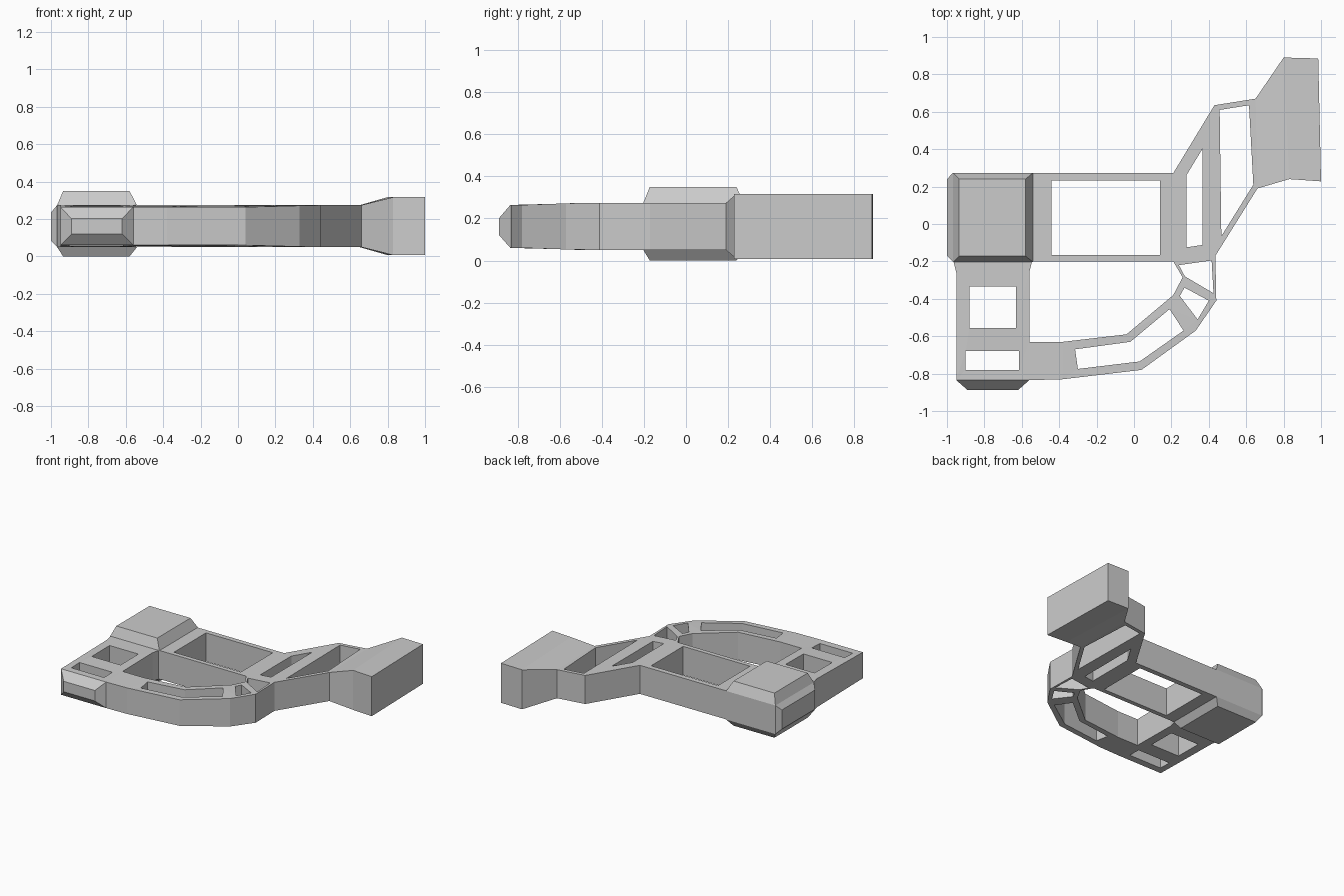
import bpy, bmesh

if "Cube" in bpy.data.objects:
    bpy.data.objects.remove(bpy.data.objects["Cube"])

MID = 0.162   # height of the plate's middle plane


def finish(name, bm):
    bmesh.ops.recalc_face_normals(bm, faces=bm.faces[:])
    me = bpy.data.meshes.new(name)
    bm.to_mesh(me)
    bm.free()
    ob = bpy.data.objects.new(name, me)
    bpy.context.collection.objects.link(ob)
    return ob


def half_height(y):
    # the plate thins slightly towards the front
    return 0.112 - 0.01 * min(1, max(0, (-0.5 - y) / 0.28))


def plate(name, loops):
    """Flat profile with holes (first loop is the outline), given thickness."""
    bm = bmesh.new()
    for pts in loops:
        vs = [bm.verts.new((x, y, -1)) for x, y in pts]
        for a, b in zip(vs, vs[1:] + vs[:1]):
            bm.edges.new((a, b))
    bmesh.ops.triangle_fill(bm, edges=bm.edges[:], use_beauty=True)
    ext = bmesh.ops.extrude_face_region(bm, geom=bm.faces[:])
    for v in ext["geom"]:
        if isinstance(v, bmesh.types.BMVert):
            v.co.z = 1
    for v in bm.verts:
        v.co.z = MID + v.co.z * half_height(v.co.y)
    return finish(name, bm)


def loft(name, sections):
    """Skin a row of four-cornered sections and cap both ends."""
    bm = bmesh.new()
    rings = [[bm.verts.new(p) for p in s] for s in sections]
    for a, b in zip(rings, rings[1:]):
        for i in range(4):
            j = (i + 1) % 4
            bm.faces.new((a[i], a[j], b[j], b[i]))
    bm.faces.new(rings[0])
    bm.faces.new(rings[-1])
    return finish(name, bm)


def rect(x0, y0, x1, y1):
    return [(x0, y0), (x1, y0), (x1, y1), (x0, y1)]


def flat(z, x0, y0, x1, y1):
    return [(x, y, z) for x, y in rect(x0, y0, x1, y1)]


def side(x, y0, z0, y1, z1):
    return [(x, y, z) for y, z in rect(y0, z0, y1, z1)]


def front(y, x0, z0, x1, z1):
    return [(x, y, z) for x, z in rect(x0, z0, x1, z1)]


def upright(p, q, h):
    return [(*p, MID - h), (*q, MID - h), (*q, MID + h), (*p, MID + h)]


# main frame: C-shaped outline that closes against the corner block
outline = [(-0.965, -0.2), (-0.95, -0.26), (-0.95, -0.835), (-0.56, -0.835),
           (-0.38, -0.83), (0.04, -0.78), (0.33, -0.57), (0.44, -0.41),
           (0.435, -0.17), (0.66, 0.19), (0.65, 0.67), (0.43, 0.635),
           (0.21, 0.272), (-0.54, 0.272), (-0.54, -0.2), (0.21, -0.2),
           (0.26, -0.285), (0.21, -0.38), (-0.04, -0.59), (-0.38, -0.63),
           (-0.56, -0.63), (-0.56, -0.26), (-0.545, -0.2)]
holes = [
    rect(-0.44, -0.165, 0.14, 0.232),
    rect(-0.88, -0.555, -0.63, -0.335),
    rect(-0.9, -0.78, -0.615, -0.68),
    [(0.28, 0.26), (0.365, 0.4), (0.365, -0.112), (0.28, -0.125)],
    [(0.458, 0.61), (0.615, 0.635), (0.638, 0.21), (0.467, -0.065)],
    [(0.24, -0.22), (0.415, -0.195), (0.425, -0.37), (0.272, -0.28)],
    [(0.27, -0.34), (0.4, -0.41), (0.34, -0.51), (0.245, -0.385)],
    [(-0.315, -0.67), (-0.02, -0.63), (0.19, -0.455), (0.265, -0.57),
     (0.03, -0.735), (-0.3, -0.775)],
]
plate("frame", [outline] + holes)

# flared end block
loft("end_block", [upright((0.65, 0.67), (0.66, 0.19), 0.112),
                   upright((0.80, 0.89), (0.83, 0.24), 0.155),
                   upright((0.985, 0.885), (1.0, 0.228), 0.155)])

# corner block: stacked sections with bevelled top and bottom
core = (-0.967, -0.203, -0.54, 0.274)
cap = (-0.935, -0.172, -0.58, 0.24)
loft("corner_block", [flat(0, *cap), flat(0.05, *core),
                      flat(0.274, *core), flat(0.35, *cap)])
loft("corner_block_side", [side(-0.967, -0.203, 0.05, 0.274, 0.274),
                           side(-1.0, -0.17, 0.085, 0.24, 0.235)])

# bevelled front tip
loft("front_tip", [front(-0.835, -0.95, 0.06, -0.56, 0.264),
                   front(-0.888, -0.89, 0.12, -0.62, 0.202)])
